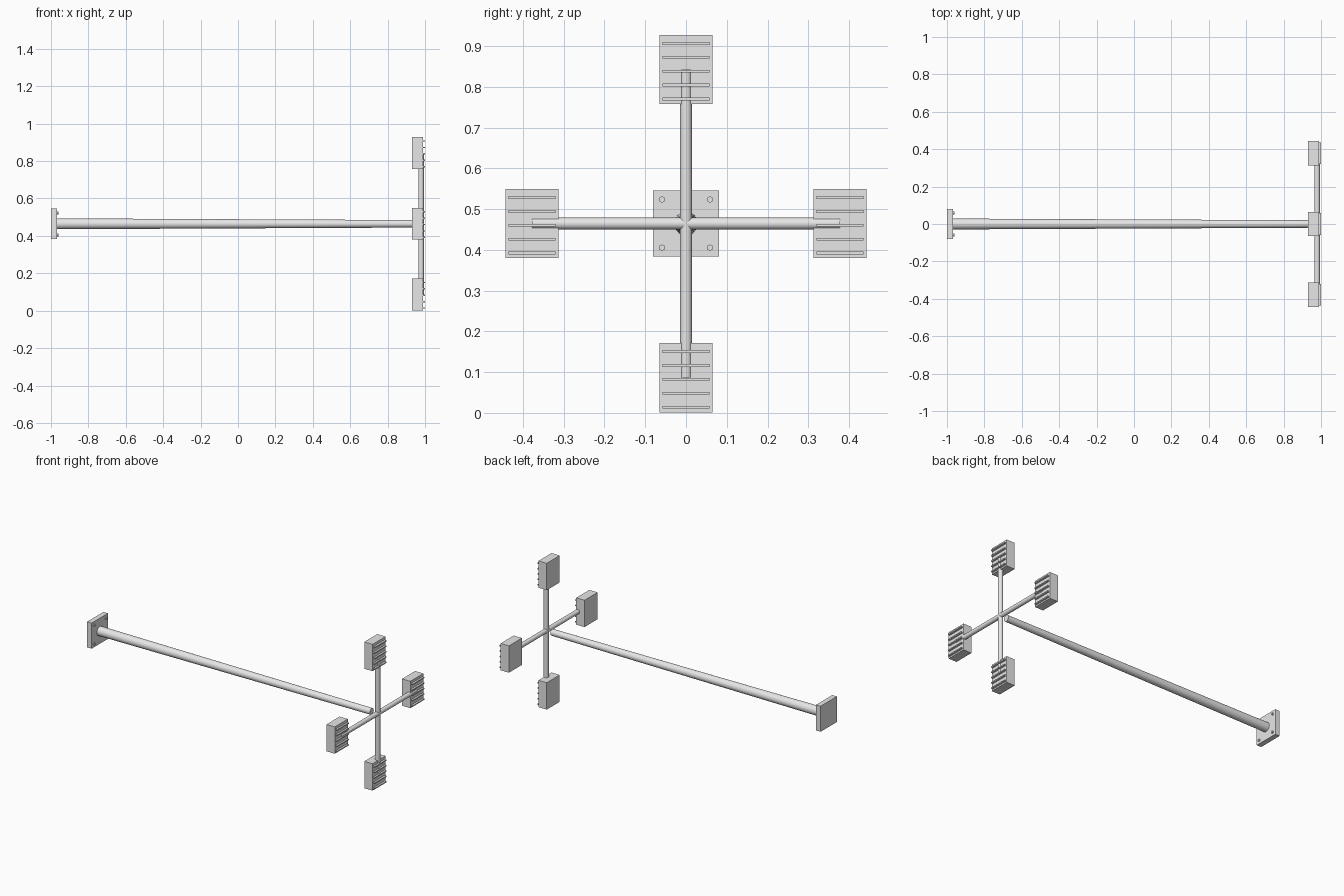
import bpy, math
from mathutils import Vector

if "Cube" in bpy.data.objects:
    bpy.data.objects.remove(bpy.data.objects["Cube"])

ZC = 0.4645      # height of the pole axis
REACH = 0.378    # distance from axis to each panel centre

grey = bpy.data.materials.new("light grey metal")
grey.diffuse_color = (0.8, 0.8, 0.8, 1)
grey.use_nodes = True
grey.node_tree.nodes["Principled BSDF"].inputs["Base Color"].default_value = grey.diffuse_color


def finish(ob, name):
    ob.name = name
    ob.data.materials.append(grey)
    return ob


def box(name, lo, hi):
    lo, hi = Vector(lo), Vector(hi)
    bpy.ops.mesh.primitive_cube_add(size=1, location=(lo + hi) / 2)
    ob = bpy.context.object
    ob.scale = hi - lo
    bpy.ops.object.transform_apply(location=False, rotation=False, scale=True)
    return finish(ob, name)


def rod(name, a, b, r1, r2, sides=32, smooth=True):
    a, b = Vector(a), Vector(b)
    bpy.ops.mesh.primitive_cone_add(vertices=sides, radius1=r1, radius2=r2,
                                    depth=(b - a).length, location=(a + b) / 2)
    ob = bpy.context.object
    ob.rotation_euler = (b - a).to_track_quat('Z', 'Y').to_euler()
    if smooth:
        bpy.ops.object.shade_smooth_by_angle(angle=math.radians(35))
    return finish(ob, name)


# Mounting plate with four hexagonal bolts
box("base_plate", (-1, -0.081, ZC - 0.081), (-0.968, 0.081, ZC + 0.081))
for sy in (-1, 1):
    for sz in (-1, 1):
        y, z = sy * 0.059, ZC + sz * 0.059
        rod("base_bolt", (-0.972, y, z), (-0.961, y, z), 0.008, 0.008, 6, False)

# Tapered pole, stopping just short of the cross
rod("pole", (-0.97, 0, ZC), (0.937, 0, ZC), 0.029, 0.020)

# Cross arms
AX = 0.979
rod("cross_arm_horizontal", (AX, -REACH, ZC), (AX, REACH, ZC), 0.0145, 0.0145)
rod("cross_arm_vertical", (AX, 0, ZC - REACH), (AX, 0, ZC + REACH), 0.0145, 0.0145)

# Four end panels, each with five thin ribs on the face
for label, dy, dz in (("top", 0, 1), ("bottom", 0, -1), ("left", -1, 0), ("right", 1, 0)):
    y, z = dy * REACH, ZC + dz * REACH
    box(label + "_panel", (0.93, y - 0.065, z - 0.085), (0.988, y + 0.065, z + 0.085))
    for i in range(5):
        rz = z - 0.0725 + i * 0.0342
        box(label + "_rib", (0.985, y - 0.058, rz - 0.0035), (1.0, y + 0.058, rz + 0.0035))
